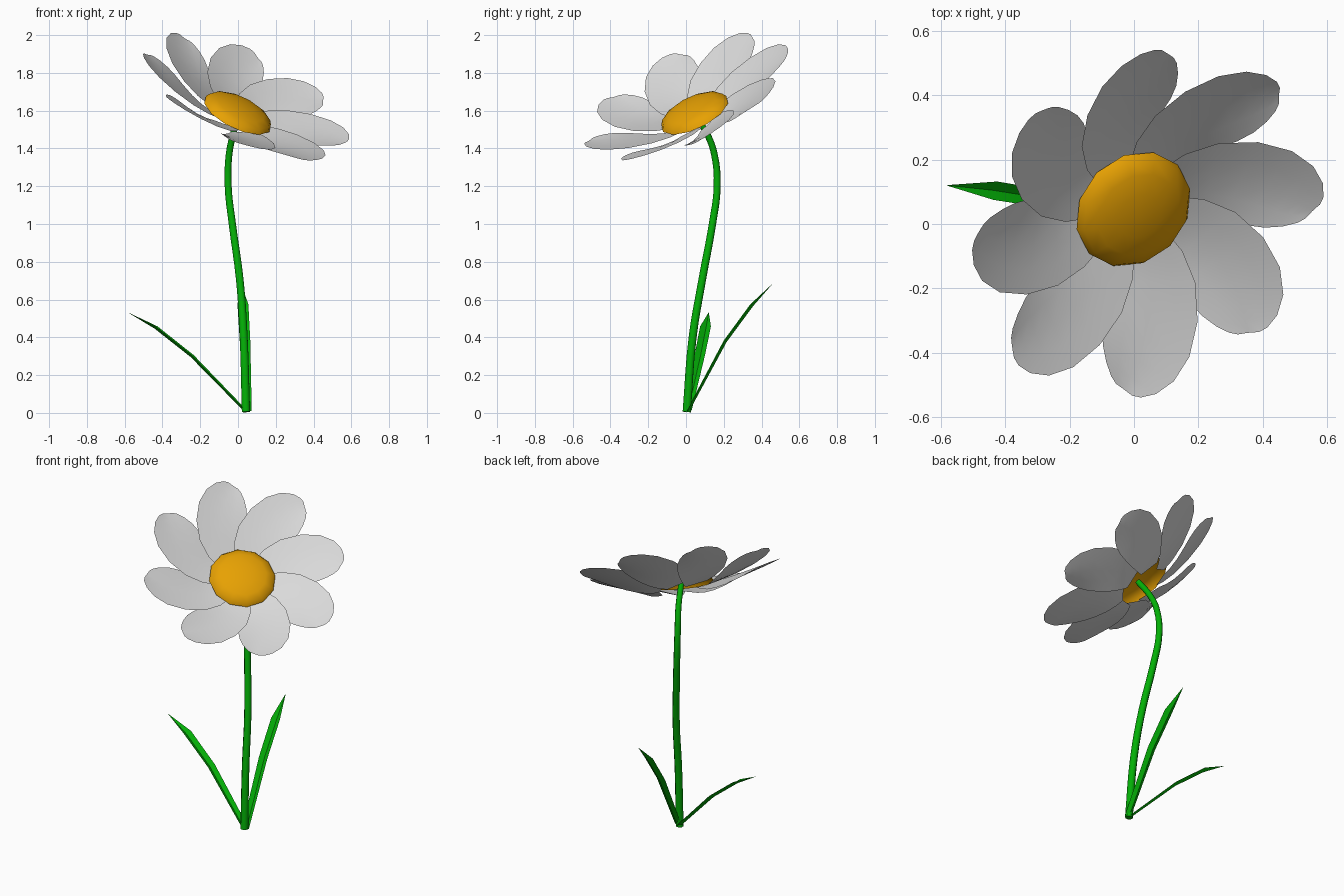
import bpy, bmesh, math
from mathutils import Vector, Matrix

cube = bpy.data.objects.get("Cube")
if cube:
    bpy.data.objects.remove(cube, do_unlink=True)


def material(name, rgb):
    m = bpy.data.materials.new(name)
    m.use_nodes = True
    m.diffuse_color = (*rgb, 1)
    m.node_tree.nodes["Principled BSDF"].inputs["Base Color"].default_value = (*rgb, 1)
    return m


white = material("petal white", (0.7, 0.7, 0.7))
orange = material("centre orange", (0.85, 0.38, 0.001))
green = material("stem green", (0.001, 0.43, 0.002))


def finish(ob, angle):
    bpy.ops.object.select_all(action="DESELECT")
    ob.select_set(True)
    bpy.context.view_layer.objects.active = ob
    bpy.ops.object.shade_smooth_by_angle(angle=math.radians(angle))


def mesh_object(name, verts, faces, mat, angle):
    me = bpy.data.meshes.new(name)
    me.from_pydata(verts, [], faces)
    me.materials.append(mat)
    ob = bpy.data.objects.new(name, me)
    bpy.context.collection.objects.link(ob)
    finish(ob, angle)


def grid_faces(rows, cols):
    return [(r * cols + c, r * cols + c + 1, (r + 1) * cols + c + 1, (r + 1) * cols + c)
            for r in range(rows - 1) for c in range(cols - 1)]


# Flower head frame: local z is the tilted facing direction
n = Vector((0.4, -0.4, 0.824)).normalized()
u = Vector((1, 1, 0)).normalized()
v = n.cross(u)
head = Matrix((u, v, n)).transposed().to_4x4()
head.translation = (0.004, 0.04, 1.595)

# Flower centre: an open, shallow dome
bpy.ops.mesh.primitive_uv_sphere_add(segments=12, ring_count=8, radius=1)
centre = bpy.context.object
centre.name = "flower_centre"
centre.data.materials.append(orange)
bm = bmesh.new()
bm.from_mesh(centre.data)
lower = [vert for vert in bm.verts if vert.co.z < -0.01]
bmesh.ops.delete(bm, geom=lower, context="VERTS")
bm.transform(head @ Matrix.Translation((0, 0, -0.015)) @ Matrix.Diagonal((0.195, 0.195, 0.06, 1)))
bm.to_mesh(centre.data)
bm.free()
finish(centre, 60)

# Petals: swept, twisted, slightly cupped blades
PROFILE = [(0, 0.07), (0.12, 0.1), (0.3, 0.13), (0.5, 0.146), (0.68, 0.146),
           (0.82, 0.127), (0.92, 0.094), (0.98, 0.058), (1, 0.032)]


def spine(t):
    a = math.radians(28 - 30 * t)
    r = 0.14 + 0.43 * t
    return Vector((r * math.cos(a), r * math.sin(a), 0))


def petal(index):
    turn = head @ Matrix.Rotation(index * math.pi / 4, 4, "Z")
    verts = []
    for t, w in PROFILE:
        along = (spine(t + 0.01) - spine(t - 0.01)).normalized()
        side = Vector((-along.y, along.x, 0))
        for s in (-1, -0.5, 0, 0.5, 1):
            p = spine(t) + side * w * s
            p.z = 0.12 * t ** 1.2 - 0.04 + w * (0.25 * s + 0.1 * s * s * t)
            verts.append(turn @ p)
    mesh_object(f"petal_{index + 1}", verts, grid_faces(len(PROFILE), 5), white, 60)


for i in range(8):
    petal(i)

# Stem: tapered tube along a smooth curve, ending inside the dome
PATH = [(0.042, 0.004, 0.005), (0.03, 0.035, 0.4), (0.01, 0.085, 0.7), (-0.03, 0.14, 1.0),
        (-0.052, 0.165, 1.2), (-0.047, 0.15, 1.37), (-0.027, 0.115, 1.47), (0.004, 0.042, 1.585)]
curve = bpy.data.curves.new("stem", "CURVE")
curve.dimensions = "3D"
curve.bevel_depth = 0.018
curve.bevel_resolution = 2
curve.resolution_u = 4
curve.use_fill_caps = True
sp = curve.splines.new("BEZIER")
sp.bezier_points.add(len(PATH) - 1)
for i, (bp, co) in enumerate(zip(sp.bezier_points, PATH)):
    bp.co = co
    bp.handle_left_type = bp.handle_right_type = "AUTO"
    bp.radius = 1.3 - 0.35 * i / (len(PATH) - 1)
curve.materials.append(green)
stem = bpy.data.objects.new("stem", curve)
bpy.context.collection.objects.link(stem)
bpy.ops.object.select_all(action="DESELECT")
stem.select_set(True)
bpy.context.view_layer.objects.active = stem
bpy.ops.object.convert(target="MESH")
finish(bpy.context.object, 50)


# Leaves: long blades folded into a shallow channel
def leaf(name, path, widths):
    pts = [Vector(p) for p in path]
    run = pts[-1] - pts[0]
    side = Vector((-run.y, run.x, 0)).normalized()
    verts = []
    for i, (p, w) in enumerate(zip(pts, widths)):
        along = pts[min(i + 1, len(pts) - 1)] - pts[max(i - 1, 0)]
        up = along.cross(side).normalized()
        up = up if up.z > 0 else -up
        lift = up * w * 0.55
        verts += [p - side * w + lift, p, p + side * w + lift]
    mesh_object(name, verts, grid_faces(len(pts), 3), green, 20)


WIDTHS = (0.022, 0.028, 0.029, 0.001)
leaf("leaf_right", [(0.035, 0.01, 0.005), (-0.25, 0.075, 0.295), (-0.44, 0.105, 0.445),
                    (-0.58, 0.12, 0.53)], WIDTHS)
leaf("leaf_back", [(0.05, 0.015, 0.005), (0.036, 0.215, 0.375), (0.025, 0.355, 0.565),
                   (0.015, 0.46, 0.685)], WIDTHS)
